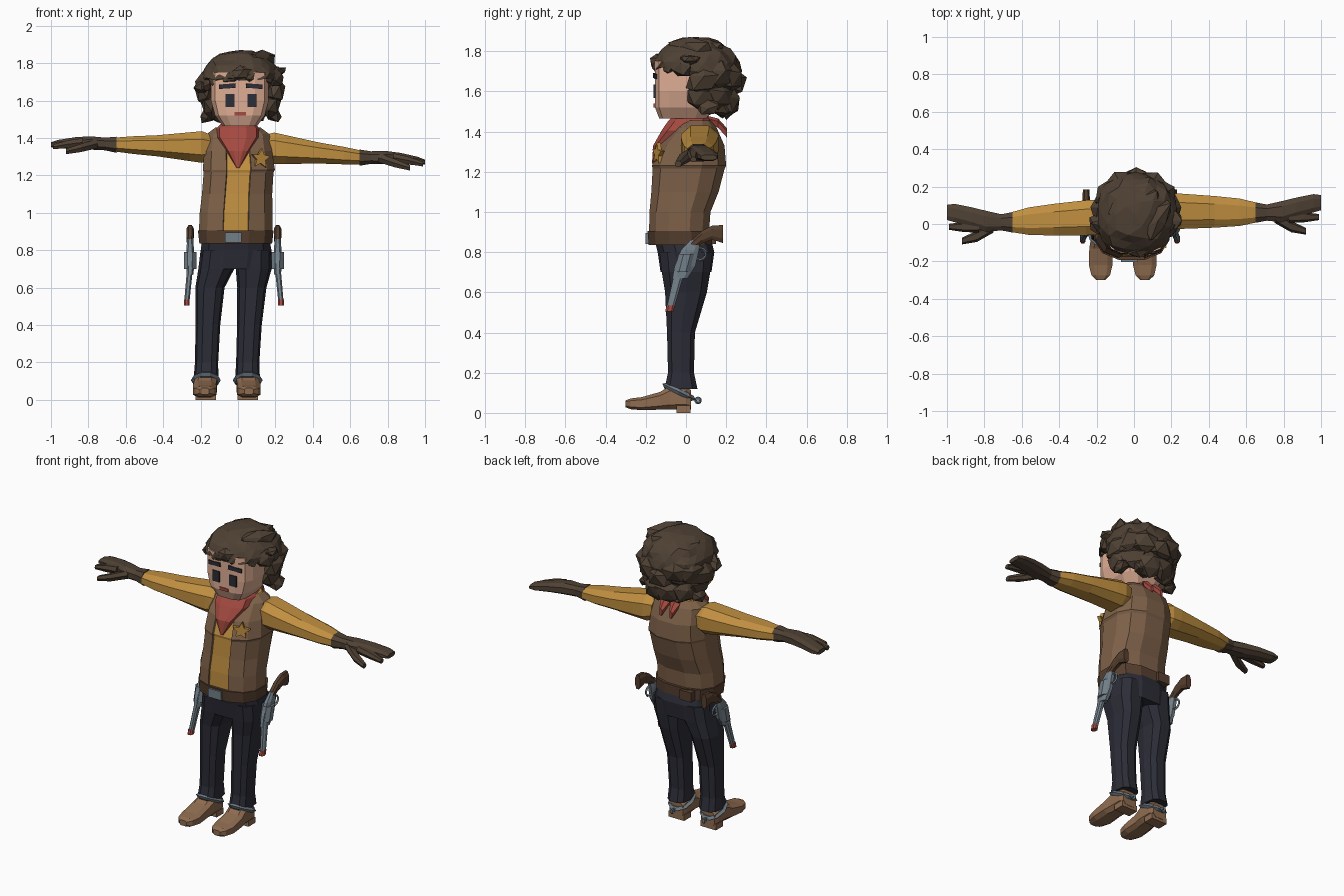
import bpy, bmesh, math, random
from mathutils import Vector, Matrix

random.seed(4)
if "Cube" in bpy.data.objects:
    bpy.data.objects.remove(bpy.data.objects["Cube"])


def material(name, code):
    srgb = [int(code[i:i + 2], 16) / 255 for i in (0, 2, 4)]
    color = [((c + 0.055) / 1.055) ** 2.4 for c in srgb] + [1]
    mat = bpy.data.materials.new(name)
    mat.use_nodes = True
    mat.diffuse_color = color
    shader = mat.node_tree.nodes["Principled BSDF"]
    shader.inputs["Base Color"].default_value = color
    shader.inputs["Roughness"].default_value = 0.9
    return mat


VEST = material("vest_brown", "7e6149")
SHIRT = material("mustard", "c08f40")
DENIM = material("dark_denim", "2c2d37")
HAIR = material("dark_brown", "4f4134")
SKIN = material("skin", "e0ae94")
RED = material("scarf_red", "a54a40")
STEEL = material("steel", "727f88")
BOOT = material("boot_leather", "8f6c50")
BELT = material("belt_leather", "563f2f")


def finish(name, bm, mat):
    bmesh.ops.recalc_face_normals(bm, faces=bm.faces[:])
    mesh = bpy.data.meshes.new(name)
    bm.to_mesh(mesh)
    bm.free()
    mesh.materials.append(mat)
    obj = bpy.data.objects.new(name, mesh)
    bpy.context.collection.objects.link(obj)
    return obj


def power_of(value, power):
    return math.copysign(abs(value) ** power, value)


def loft(name, mat, axis, sections, sides=8, power=0.8, open_front=False):
    """Skin over rings (x, y, z, radius, radius) lying across the axis."""
    bm = bmesh.new()
    u, v = {"x": ((0, 1, 0), (0, 0, 1)), "y": ((1, 0, 0), (0, 0, 1)),
            "z": ((1, 0, 0), (0, 1, 0))}[axis]
    rings = []
    for *center, ra, rb in sections:
        ring = []
        for i in range(sides):
            t = (i + 0.5) * math.tau / sides
            a, b = power_of(math.sin(t), power), power_of(-math.cos(t), power)
            ring.append(bm.verts.new(Vector(center) + Vector(u) * a * ra + Vector(v) * b * rb))
        rings.append(ring)
    for low, high in zip(rings, rings[1:]):
        for i in range(sides):
            j = (i + 1) % sides
            if not (open_front and j == 0):
                bm.faces.new((low[i], low[j], high[j], high[i]))
    if not open_front:
        bm.faces.new(rings[0])
        bm.faces.new(rings[-1])
    return finish(name, bm, mat)


def box(name, mat, center, size, turn=0, tilt=0):
    bm = bmesh.new()
    place = (Matrix.Translation(center) @ Matrix.Rotation(turn, 4, "Z")
             @ Matrix.Rotation(tilt, 4, "Y") @ Matrix.Diagonal((*size, 1)))
    bmesh.ops.create_cube(bm, size=1, matrix=place)
    return finish(name, bm, mat)


def ring(name, mat, center, major, minor, rotation, stretch=1):
    bpy.ops.mesh.primitive_torus_add(location=center, rotation=rotation, major_radius=major,
                                     minor_radius=minor, major_segments=10, minor_segments=4)
    obj = bpy.context.object
    obj.name = name
    obj.scale.y = stretch
    obj.data.materials.append(mat)


# Torso: shirt under an open vest
torso = [(-.012, -.035, .89, .203, .153), (-.01, -.03, 1, .2, .156),
         (-.005, -.005, 1.1, .193, .172), (.003, .013, 1.215, .192, .184),
         (.005, .015, 1.23, .198, .19), (0, .03, 1.33, .187, .166),
         (0, .05, 1.42, .173, .105), (0, .055, 1.455, .125, .07)]
loft("shirt_body", SHIRT, "z", [(x, y, z, a * .95, b * .95) for x, y, z, a, b in torso], 12)
vest = loft("vest", VEST, "z", torso, 12, open_front=True)
shell = vest.modifiers.new("thickness", "SOLIDIFY")
shell.thickness = 0.02

# Star badge on the left chest
bm = bmesh.new()
points = []
for i in range(10):
    r = 0.026 if i % 2 else 0.055
    t = i * math.tau / 10
    points.append(bm.verts.new((r * math.sin(t), 0, r * math.cos(t))))
face = bm.faces.new(points)
extruded = bmesh.ops.extrude_face_region(bm, geom=[face])["geom"]
bmesh.ops.translate(bm, verts=[g for g in extruded if isinstance(g, bmesh.types.BMVert)],
                    vec=(0, 0.02, 0))
badge = finish("star_badge", bm, SHIRT)
badge.location = (.125, -.147, 1.29)
badge.rotation_euler = (0, .1, .42)

# Neck and neckerchief
loft("neck", SKIN, "z", [(0, .03, 1.4, .085, .08), (0, .03, 1.53, .085, .08)])
loft("neckerchief", RED, "z", [(0, -.155, 1.24, .008, .015), (0, -.125, 1.33, .062, .04),
                               (0, -.03, 1.405, .116, .095), (0, .015, 1.45, .116, .11),
                               (0, .022, 1.475, .092, .09)], 10)
for x in (-.035, .035):
    loft("neckerchief_tail", RED, "y", [(0, .1, 1.46, .025, .02), (x, .16, 1.44, .035, .025),
                                        (x, .205, 1.39, .01, .025)], 5)

# Belt with buckle and pouch
loft("belt", BELT, "z", [(-.012, -.028, .835, .2, .162), (-.012, -.03, .905, .208, .166)], 12)
box("buckle", STEEL, (-.025, -.192, .868), (.09, .02, .055))
box("belt_pouch", BELT, (-.1, .13, .87), (.08, .04, .06))

# Trousers
loft("hips", DENIM, "z", [(-.012, -.015, .86, .185, .145), (-.01, 0, .8, .194, .145),
                          (-.018, 0, .7, .185, .13)], 12)
leg = [(.8, -.01, .095, 0, .095, .137), (.7, -.016, .1, 0, .096, .125),
       (.6, -.038, .112, 0, .078, .108), (.4, -.05, .111, -.025, .066, .072),
       (.2, -.058, .11, -.025, .062, .067), (.12, -.06, .111, -.025, .066, .085)]
for side, word in ((1, "left"), (-1, "right")):
    loft(word + "_trouser_leg", DENIM, "z",
         [(mid + side * half, y, z, a, b) for z, mid, half, y, a, b in leg], 10, .75)

    # Boots with heels and spurs
    x = -.06 + side * .112
    out = x + side * .006
    loft(word + "_boot", BOOT, "y", [(x, .025, .065, .05, .05), (x, 0, .075, .06, .06),
                                     (x, -.08, .075, .062, .062), (out, -.13, .06, .064, .046),
                                     (out, -.22, .046, .066, .034), (out, -.275, .045, .052, .028),
                                     (out, -.3, .045, .025, .018)], 8, .6)
    box(word + "_boot_heel", BOOT, (x, -.012, .018), (.11, .07, .036))
    ring(word + "_spur_band", STEEL, (x, -.035, .105), .066, .014, (-.45, 0, 0), 1.2)
    box(word + "_spur_shank", STEEL, (x, .05, .068), (.014, .04, .014))
    ring(word + "_spur_wheel", STEEL, (x, .06, .062), .012, .007, (0, math.pi / 2, 0))

    # Arms: sleeves run straight from shoulder to wrist
    shoulder = Vector((side * .14, .055 + side * .015, 1.35))
    wrist = Vector((side * .67, .035 + side * .026, 1.33 - side * .035))
    sleeve = [(0, .08, .07), (.1, .1, .09), (.22, .1, .082), (.55, .09, .06),
              (.8, .078, .05), (1, .053, .038)]
    loft(word + "_sleeve", SHIRT, "x",
         [(*shoulder.lerp(wrist, t), a, b) for t, a, b in sleeve])

    def reach(dx, dy, dz=0):
        return wrist + Vector((side * dx, dy, dz + (1 - side) * .035 * dx))

    # Gloves: cuff and palm, forefinger, thumb
    loft(word + "_glove", HAIR, "x", [(*reach(-.02, 0), .058, .046), (*reach(.04, 0), .046, .036),
                                      (*reach(.12, .005), .06, .038),
                                      (*reach(.2, .028, -.005), .056, .032),
                                      (*reach(.29, .05, -.018), .052, .024),
                                      (*reach(.33, .053, -.024), .043, .014)])
    loft(word + "_forefinger", HAIR, "x", [(*reach(.16, -.025), .03, .026),
                                           (*reach(.24, -.025, -.015), .027, .023),
                                           (*reach(.32, -.024, -.035), .016, .014)], 6)
    loft(word + "_thumb", HAIR, "x", [(*reach(.08, -.02), .034, .028),
                                      (*reach(.17, -.075, -.03), .03, .025),
                                      (*reach(.25, -.1, -.055), .018, .016)], 6)

    # Revolvers hanging at the hips
    x = -.022 + side * .234
    tip = x + side * .018
    loft(word + "_revolver_grip", BELT, "y", [(x, .025, .83, .018, .028), (x, .08, .875, .02, .034),
                                              (x, .13, .897, .022, .037), (x, .185, .89, .018, .048)])
    loft(word + "_revolver_frame", STEEL, "z", [(x, .045, .86, .015, .025), (x, .02, .81, .022, .048),
                                                (x, -.005, .73, .022, .055), (x, -.03, .67, .02, .04)])
    loft(word + "_revolver_drum", STEEL, "z", [(x, .005, .79, .036, .045),
                                               (x, -.018, .7, .036, .045)], 8, 1)
    loft(word + "_revolver_barrel", STEEL, "z", [(x, -.03, .71, .017, .027), (tip, -.078, .52, .015, .02)])
    loft(word + "_revolver_tip", RED, "z", [(tip, -.076, .535, .017, .022), (tip, -.083, .505, .017, .022)])
    ring(word + "_trigger_guard", STEEL, (x, .07, .79), .03, .007, (0, math.pi / 2, 0))

# Head and flat painted features
loft("head", SKIN, "z", [(.01, -.015, 1.465, .095, .12), (.01, -.01, 1.52, .135, .147),
                         (.01, -.01, 1.6, .157, .147), (.01, -.01, 1.75, .157, .147)], 12, .5)
for side, word in ((1, "left"), (-1, "right")):
    box(word + "_eye", DENIM, (.015 + side * .059, -.156, 1.6), (.048, .009, .068))
    box(word + "_eyebrow", DENIM, (.015 + side * .072, -.155, 1.677), (.088, .009, .024),
        side * .12, side * .08)
box("mouth", RED, (.012, -.156, 1.53), (.06, .009, .018))

# Hair cap, boxy in plan and lifted clear of the face
middle = Vector((.012, .05, 1.7))
size = Vector((.218, .222, .168))
bm = bmesh.new()
bmesh.ops.create_icosphere(bm, subdivisions=3, radius=1)
for vert in bm.verts:
    shape = Vector((power_of(vert.co.x, .85), power_of(vert.co.y, .85), vert.co.z))
    p = middle + shape * size * random.uniform(.94, 1.03)
    if p.y < .1:
        p.z = max(p.z, 1.71 - max(0, p.y) * 1.2 + random.uniform(-.01, .015))
    vert.co = p
finish("hair_cap", bm, HAIR)


def clump(name, center, scale, turn=0, tilt=0):
    """Chunky faceted wedge of hair."""
    bm = bmesh.new()
    bmesh.ops.create_icosphere(bm, subdivisions=1, radius=1)
    place = (Matrix.Translation(center) @ Matrix.Rotation(turn, 4, "Z")
             @ Matrix.Rotation(tilt, 4, "Y"))
    for vert in bm.verts:
        vert.co = place @ (vert.co * Vector(scale) * random.uniform(.8, 1.15))
    finish(name, bm, HAIR)


# Broad clumps round the back and sides
for z, out, count in ((1.56, .76, 6), (1.66, .87, 7)):
    for i in range(count):
        t = math.radians(5) + i * math.radians(170) / (count - 1)
        clump("back_clump", (middle.x + math.cos(t) * size.x * out,
                             middle.y + .02 + math.sin(t) * size.y * (out - .07),
                             z + random.uniform(-.02, .02)), (.05, .09, .075), t, .2)
# Long tufts swept over the crown
for i in range(5):
    clump("crown_tuft", (-.07 + i * .05, .02 + .05 * (i % 2), 1.805 + i * .004),
          (.055, .13, .052), .5 - i * .25)
# Overlapping fringe combed outwards, longer towards the right temple
for i in range(7):
    s = (i - 3) / 3
    clump("fringe_clump", (.012 + s * .185, -.145 + s * s * .12, 1.742 - abs(s) * .032 + s * .015),
          (.065, .035, .045 + abs(s) * .012), s * .8, s * .4)
clump("left_temple_tuft", (.21, .02, 1.755), (.065, .06, .03), 0, -.2)
clump("right_temple_tuft", (-.195, .0, 1.675), (.05, .06, .035), 0, -.6)
# Sideburns and nape ends
for side in (-1, 1):
    clump("sideburn", (.01 + side * .168, .07, 1.58), (.03, .03, .07))
    clump("side_flick", (.015 + side * .175, .11, 1.525), (.058, .06, .04), 0, side * .6)
    clump("nape_clump", (side * .07, .18, 1.515), (.08, .05, .045))
